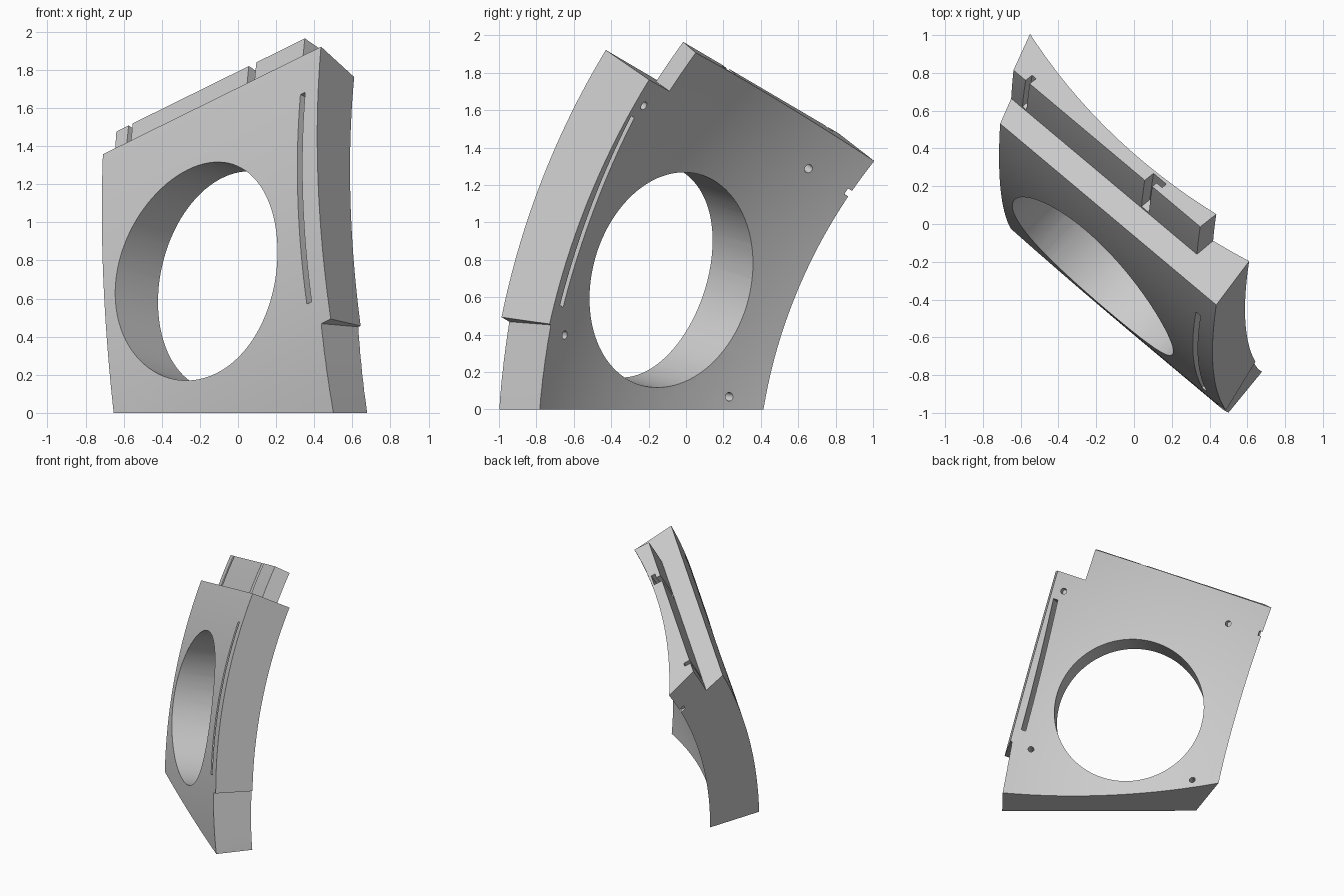
import bpy, bmesh
from math import sin, cos, radians
from mathutils import Matrix, Vector

if "Cube" in bpy.data.objects:
    bpy.data.objects.remove(bpy.data.objects["Cube"], do_unlink=True)

# Local frame: X along the shell axis, Y inward, Z up along the curve
AXIS = Vector((0.7165, -0.601, 0.3535)).normalized()
INWARD = Vector((-AXIS.y, AXIS.x, 0)).normalized()
UPWARD = AXIS.cross(INWARD)
CENTRE_Y, CENTRE_Z = 3.4, -0.13
R_OUT, R_TONGUE = 3.85, 3.694
SHELF, TOP = 26.4, 30.4          # angles of the shelf and the tongue top


def inner_radius(w):
    return 3.612 - 0.16 * (w - 0.45) ** 2


def on_arc(w, r, deg):
    a = radians(deg)
    return Vector((w, CENTRE_Y - r * cos(a), CENTRE_Z + r * sin(a)))


def finish(name, bm):
    bmesh.ops.recalc_face_normals(bm, faces=bm.faces)
    mesh = bpy.data.meshes.new(name)
    bm.to_mesh(mesh)
    bm.free()
    obj = bpy.data.objects.new(name, mesh)
    bpy.context.collection.objects.link(obj)
    return obj


def wedge(a0, a1, w0, w1, r0, r1, na=1, nw=1):
    """Curved block; w0, w1 may depend on the angle and r0 on w."""
    bm = bmesh.new()
    val = lambda f, t: f(t) if callable(f) else f
    grid = []
    for i in range(na + 1):
        a = a0 + (a1 - a0) * i / na
        lo, hi = val(w0, a), val(w1, a)
        row = []
        for j in range(nw + 1):
            w = lo + (hi - lo) * j / nw
            row.append([bm.verts.new(on_arc(w, val(r0, w), a)),
                        bm.verts.new(on_arc(w, r1, a))])
        grid.append(row)
    for i in range(na):
        for j in range(nw):
            for k in (0, 1):
                bm.faces.new([grid[i][j][k], grid[i + 1][j][k],
                              grid[i + 1][j + 1][k], grid[i][j + 1][k]])
        for j in (0, nw):
            bm.faces.new([grid[i][j][0], grid[i + 1][j][0],
                          grid[i + 1][j][1], grid[i][j][1]])
    for j in range(nw):
        for i in (0, na):
            bm.faces.new([grid[i][j][0], grid[i][j + 1][0],
                          grid[i][j + 1][1], grid[i][j][1]])
    return bm


def slice_off(bm, point, normal):
    """Remove the side the normal points to and cap the cut."""
    geom = bm.verts[:] + bm.edges[:] + bm.faces[:]
    bmesh.ops.bisect_plane(bm, geom=geom, dist=1e-5, plane_co=point,
                           plane_no=Vector(normal).normalized(), clear_outer=True)
    rim = [e for e in bm.edges if e.is_boundary]
    cap = bmesh.ops.holes_fill(bm, edges=rim, sides=0)["faces"]
    bmesh.ops.triangulate(bm, faces=cap)


def bore(name, w, deg, radius, r0, r1, sides):
    """Radial cylinder from radius r0 to r1."""
    bm = bmesh.new()
    bmesh.ops.create_cone(bm, cap_ends=True, segments=sides, radius1=radius,
                          radius2=radius, depth=r1 - r0)
    direction = on_arc(w, 1, deg) - on_arc(w, 0, deg)
    rot = direction.to_track_quat('Z', 'Y').to_matrix().to_4x4()
    bm.transform(Matrix.Translation(on_arc(w, (r0 + r1) / 2, deg)) @ rot)
    return finish(name, bm)


# Curved shell, sliced by the base, left wall and right wall planes
shell = wedge(-9, TOP, -1.3, 1.6, inner_radius, R_OUT, 44, 28)
slice_off(shell, (0, 0, 0), (-0.3535, 0, -0.935))
slice_off(shell, (-0.663, 0, 0), (-1, -0.407, 0.187))
slice_off(shell, (1.116, -0.4465, 0.102), (0.976, 0.172, -0.134))
panel = finish("curved_panel", shell)

# Lower right wall, set back under a small step
cutters = [finish("lower_wall_cut", wedge(-15, 3.5, lambda a: 1.003 + 0.0125 * a,
                                          2.5, 3.2, 4.2, 12))]

# Shelf, tongue and its notches along the top
blocks = {
    "shelf_cut": (SHELF, 36, -2, 2.5, R_TONGUE, 4.3, 8),
    "tongue_end_cut": (SHELF, 36, 0.955, 2.5, 3.2, 4.2),
    "notch_mouth": (SHELF + 0.2, 33, 0.545, 0.60, 3.65, 3.8),
    "notch_pocket": (SHELF + 0.2, 33, 0.545, 0.64, 3.632, 3.665),
    "tongue_slit": (SHELF + 0.2, 33, -0.335, -0.305, 3.65, 3.8),
    "edge_notch": (SHELF + 0.1, 27.1, -0.9, -0.495, 3.2, 3.5),
    "long_slot": (5.5, 22.9, lambda a: 0.943 + 0.0071 * a,
                  lambda a: 0.978 + 0.0071 * a, 3.2, 4.2, 24),
}
cutters += [finish(name, wedge(*spec)) for name, spec in blocks.items()]

# Large round opening and blind screw holes
cutters.append(bore("round_opening", 0.28, 12.4, 0.585, 3.2, 4.3, 96))
for w, deg in ((1.085, 24.2), (0.89, 3.5), (-0.23, 26.75), (-0.40, 5.8)):
    r = inner_radius(w)
    cutters.append(bore("screw_hole", w, deg, 0.023, r - 0.15, r + 0.1, 20))

for cutter in cutters:
    cutter.hide_render = True
    mod = panel.modifiers.new(cutter.name, 'BOOLEAN')
    mod.operation = 'DIFFERENCE'
    mod.solver = 'EXACT'
    mod.object = cutter

# Bake the cuts and drop the cutters
bpy.context.view_layer.update()
graph = bpy.context.evaluated_depsgraph_get()
baked = bpy.data.meshes.new_from_object(panel.evaluated_get(graph))
panel.modifiers.clear()
panel.data = baked
for cutter in cutters:
    bpy.data.objects.remove(cutter, do_unlink=True)

# Stand the panel up
baked.transform(Matrix((AXIS, INWARD, UPWARD)).transposed().to_4x4())

# Plain grey finish
grey = bpy.data.materials.new("plain_grey")
grey.use_nodes = True
colour = (0.6, 0.6, 0.6, 1)
grey.diffuse_color = colour
grey.node_tree.nodes["Principled BSDF"].inputs["Base Color"].default_value = colour
baked.materials.clear()
baked.materials.append(grey)

bpy.ops.object.select_all(action='DESELECT')
panel.select_set(True)
bpy.context.view_layer.objects.active = panel
bpy.ops.object.shade_smooth_by_angle(angle=radians(25))
